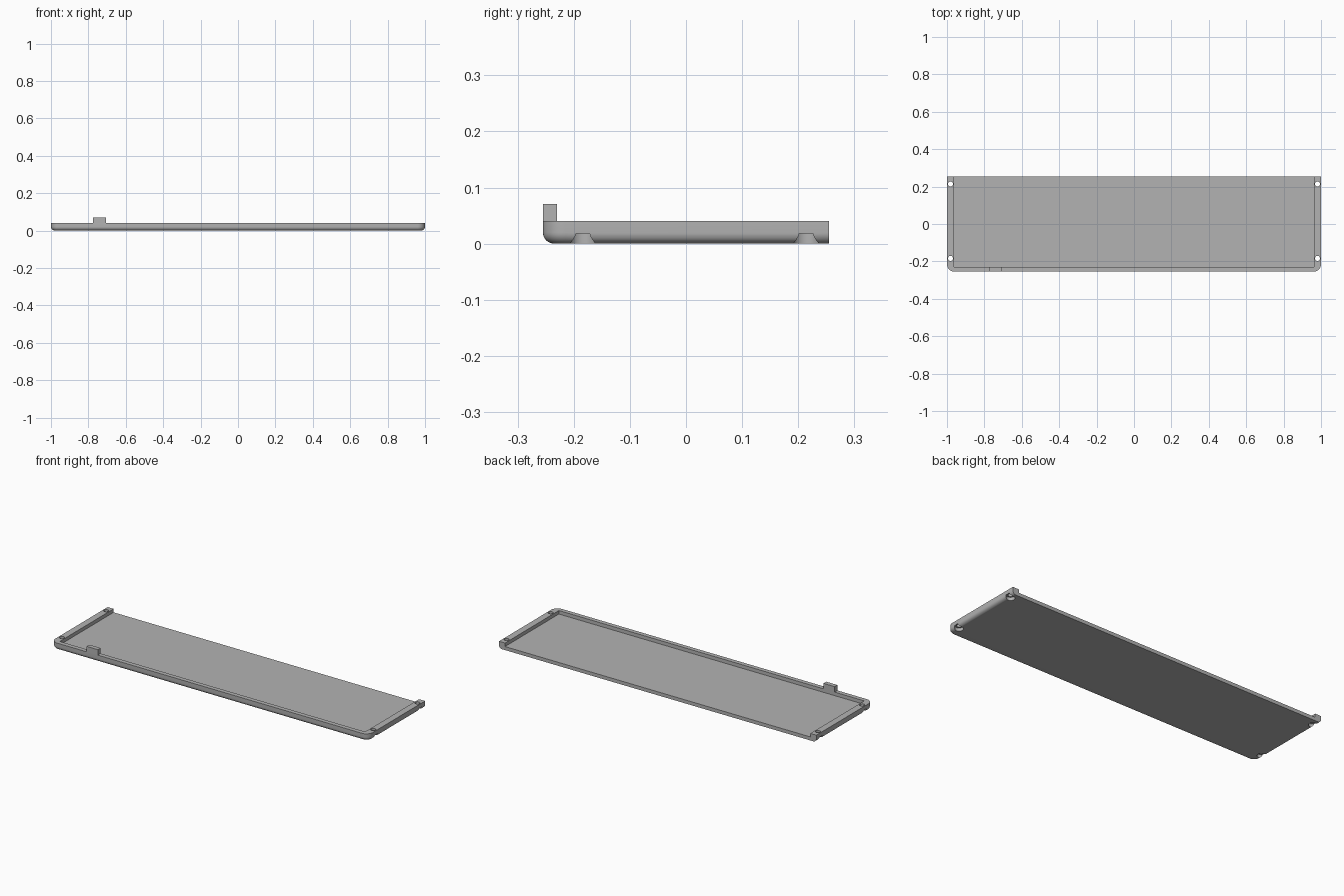
import bpy, bmesh, math

if "Cube" in bpy.data.objects:
    bpy.data.objects.remove(bpy.data.objects["Cube"], do_unlink=True)

HALF_X, HALF_Y, HEIGHT = 1.0, 0.255, 0.04
CORNER, FILLET = 0.04, 0.02
FLOOR, WALL = 0.02, 0.038

grey = bpy.data.materials.new("plain grey")
grey.use_nodes = True
colour = (0.45, 0.45, 0.45, 1)
grey.diffuse_color = colour
grey.node_tree.nodes["Principled BSDF"].inputs["Base Color"].default_value = colour


def finish(name, bm):
    bmesh.ops.recalc_face_normals(bm, faces=bm.faces)
    mesh = bpy.data.meshes.new(name)
    bm.to_mesh(mesh)
    bm.free()
    mesh.materials.append(grey)
    obj = bpy.data.objects.new(name, mesh)
    bpy.context.collection.objects.link(obj)
    return obj


def box(name, low, high):
    bm = bmesh.new()
    bmesh.ops.create_cube(bm, size=1)
    for v in bm.verts:
        v.co = [a + (c + 0.5) * (b - a) for a, b, c in zip(low, high, v.co)]
    return finish(name, bm)


def cylinder(name, x, y, z0, z1, radius):
    bm = bmesh.new()
    bmesh.ops.create_cone(bm, cap_ends=True, segments=32, radius1=radius,
                          radius2=radius, depth=z1 - z0)
    bmesh.ops.translate(bm, verts=bm.verts, vec=(x, y, (z0 + z1) / 2))
    return finish(name, bm)


def outline(inset):
    """Square back corners, rounded front corners."""
    r = CORNER - inset
    cx, cy = HALF_X - CORNER, CORNER - HALF_Y
    points = [(HALF_X - inset, HALF_Y), (inset - HALF_X, HALF_Y)]
    for side, start in ((-1, math.pi), (1, 1.5 * math.pi)):
        for i in range(11):
            a = start + i * math.pi / 20
            points.append((side * cx + r * math.cos(a), cy + r * math.sin(a)))
    return points


# Tray body: outline stacked up through the rounded lower edge
bm = bmesh.new()
levels = []
for i in range(9):
    a = i * math.pi / 16
    levels.append((FILLET * (1 - math.sin(a)), FILLET * (1 - math.cos(a))))
levels.append((0, HEIGHT))
loops = [[bm.verts.new((x, y, z)) for x, y in outline(d)] for d, z in levels]
for low, high in zip(loops, loops[1:]):
    for i in range(len(low)):
        j = (i + 1) % len(low)
        bm.faces.new((low[i], low[j], high[j], high[i]))
bm.faces.new(loops[0][::-1])
bm.faces.new(loops[-1])
tray = finish("tray", bm)

# Cutters: open-backed recess, screw holes and wider pockets underneath
cutters = [box("recess_cutter", (WALL - HALF_X, 0.025 - HALF_Y, FLOOR),
               (HALF_X - WALL, HALF_Y + 0.1, 0.1))]
for x in (-0.981, 0.981):
    for y in (-0.184, 0.214):
        cutters.append(cylinder("screw_hole_cutter", x, y, -0.05, 0.1, 0.0135))
        cutters.append(cylinder("screw_pocket_cutter", x, y, -0.05, 0.018, 0.0225))
for cutter in cutters:
    cutter.hide_render = True
    cutter.hide_set(True)
    mod = tray.modifiers.new("cut", 'BOOLEAN')
    mod.operation = 'DIFFERENCE'
    mod.solver = 'EXACT'
    mod.object = cutter

# Apply the cuts and drop the cutters
bpy.context.view_layer.objects.active = tray
tray.select_set(True)
for mod in list(tray.modifiers):
    bpy.ops.object.modifier_apply(modifier=mod.name)
for cutter in cutters:
    bpy.data.objects.remove(cutter, do_unlink=True)
bpy.ops.object.shade_smooth_by_angle(angle=math.radians(30))

# Upright tab on the front rim
box("front_tab", (-0.775, -HALF_Y, HEIGHT), (-0.705, 0.025 - HALF_Y, 0.071))
